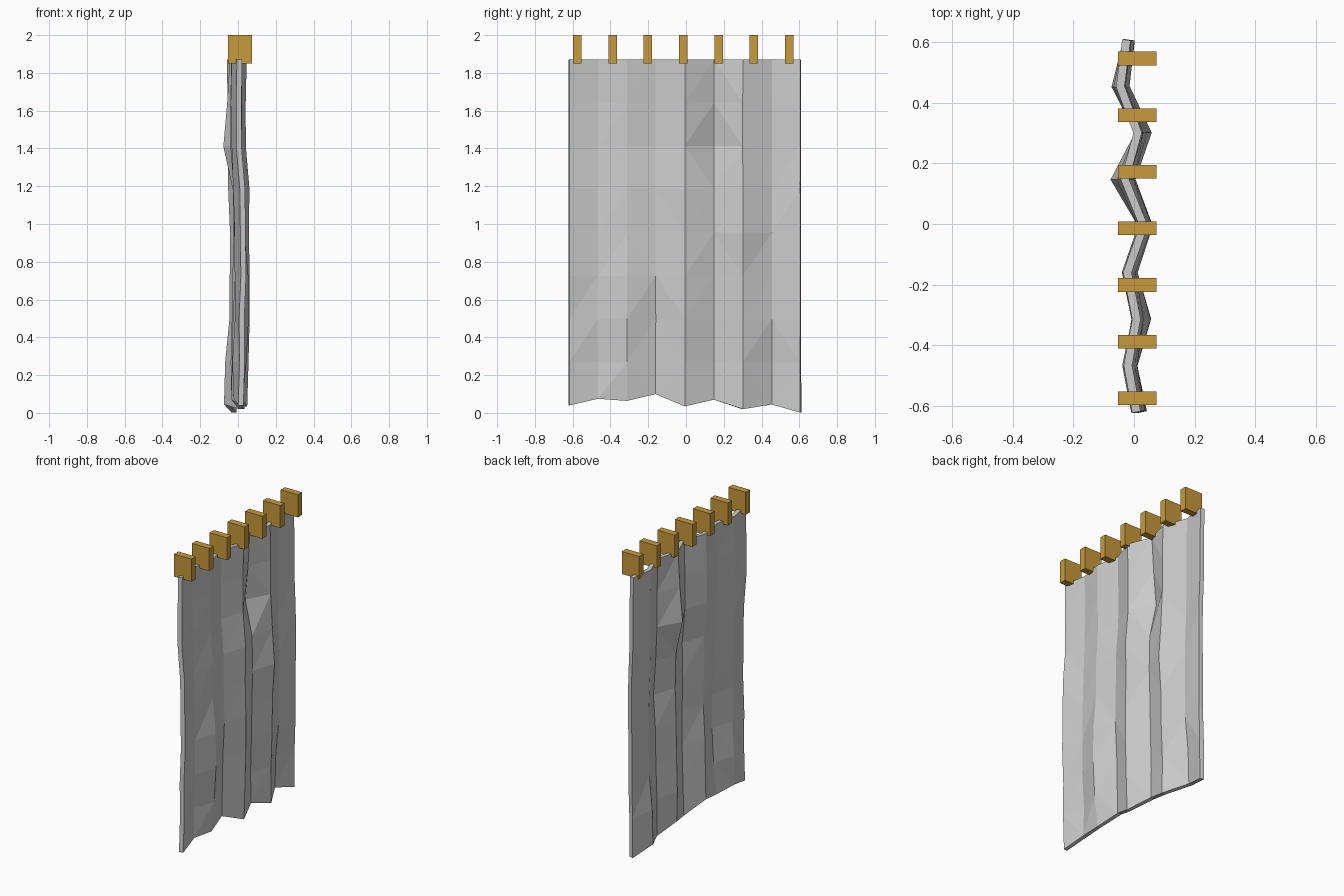
import bpy, bmesh, random

if "Cube" in bpy.data.objects:
    bpy.data.objects.remove(bpy.data.objects["Cube"])

random.seed(4)
N = 9
TOP = 1.87

# Fold depth per column, hem height per column, sway per row (top to bottom)
fold = [0.008, -0.02, 0.008, -0.022, 0.032, -0.03, 0.012, -0.045, -0.025]
hem = [0.04, 0.075, 0.065, 0.10, 0.035, 0.07, 0.02, 0.045, 0.002]
sway = [0, 0, 0, 0.012, 0.016, 0.016, 0.014, 0.008, 0.006]
# Extra dents and bulges: (row, column) -> x shift
bumps = {(2, 5): -0.03, (1, 5): -0.012, (7, 7): -0.02, (8, 7): -0.018,
         (6, 2): 0.026, (5, 2): 0.012, (7, 2): 0.015, (4, 6): 0.012}

# Hanging cloth
bm = bmesh.new()
grid = []
for r in range(N):
    row = []
    for c in range(N):
        y = -0.62 + 1.227 * c / (N - 1)
        z = TOP - 0.2288 * r if r < N - 1 else hem[c]
        x = fold[c] + sway[r] + bumps.get((r, c), 0)
        if r:
            x += random.uniform(-0.006, 0.006)
        row.append(bm.verts.new((x, y, z)))
    grid.append(row)
for r in range(N - 1):
    for c in range(N - 1):
        bm.faces.new((grid[r][c], grid[r + 1][c], grid[r + 1][c + 1], grid[r][c + 1]))
bmesh.ops.triangulate(bm, faces=bm.faces[:])
bmesh.ops.recalc_face_normals(bm, faces=bm.faces[:])
mesh = bpy.data.meshes.new("curtain_cloth")
bm.to_mesh(mesh)
bm.free()
cloth = bpy.data.objects.new("curtain_cloth", mesh)
bpy.context.collection.objects.link(cloth)
solid = cloth.modifiers.new("thickness", 'SOLIDIFY')
solid.thickness = 0.028
solid.offset = 0

# Row of golden hanging clips
gold = bpy.data.materials.new("gold")
gold.diffuse_color = (0.58, 0.32, 0.045, 1)
gold.use_nodes = True
gold.node_tree.nodes["Principled BSDF"].inputs["Base Color"].default_value = gold.diffuse_color
for i in range(7):
    bpy.ops.mesh.primitive_cube_add(size=1, location=(0.0115, -0.575 + 0.1868 * i, 1.925))
    clip = bpy.context.object
    clip.name = f"curtain_clip_{i + 1}"
    clip.scale = (0.127, 0.045, 0.15)
    clip.data.materials.append(gold)
